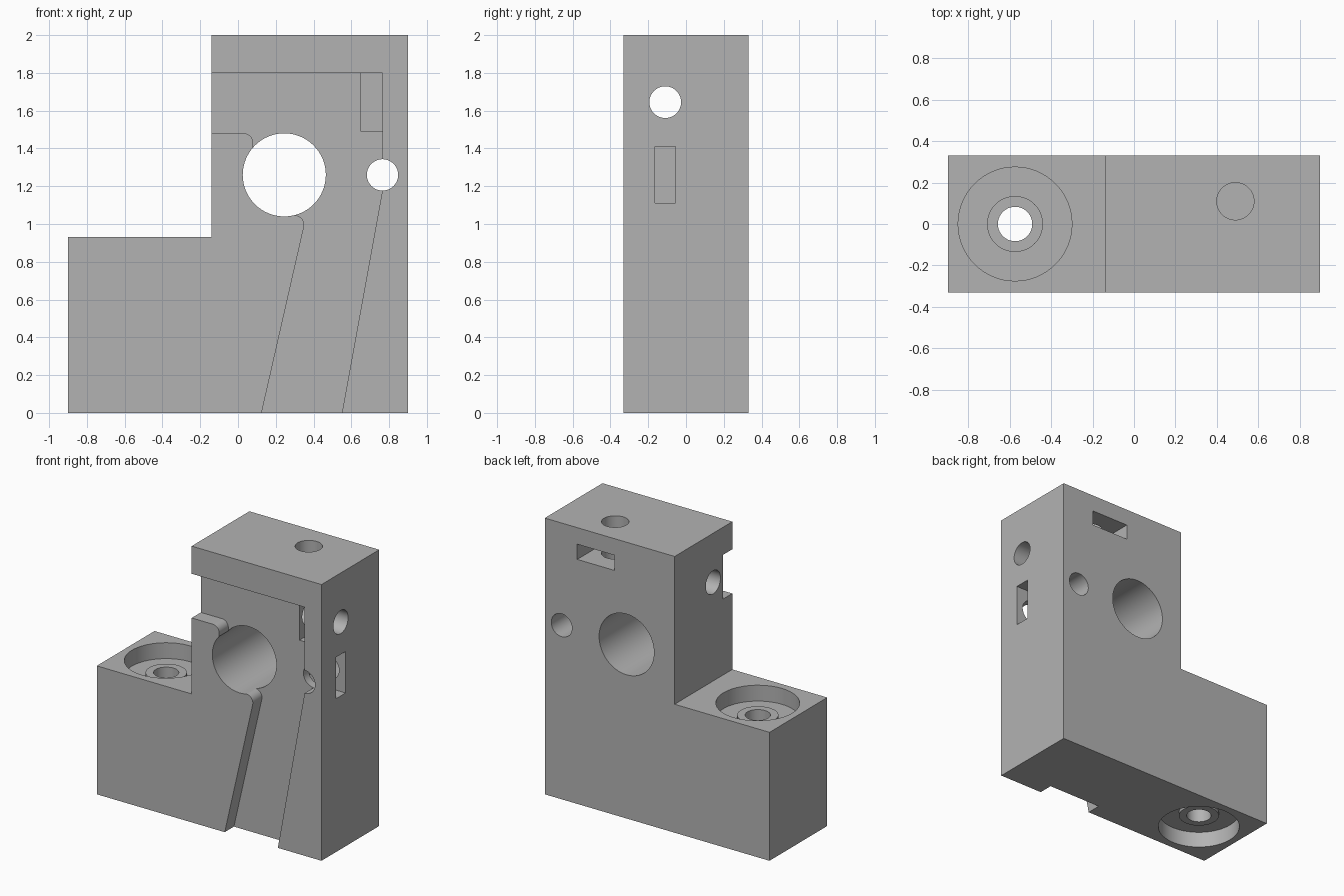
import bpy, bmesh
from math import cos, sin, pi, radians
from mathutils import Matrix, Vector

if "Cube" in bpy.data.objects:
    bpy.data.objects.remove(bpy.data.objects["Cube"])

grey = bpy.data.materials.new("plain grey")
grey.use_nodes = True
colour = (0.45, 0.45, 0.45, 1)
grey.diffuse_color = colour
grey.node_tree.nodes["Principled BSDF"].inputs["Base Color"].default_value = colour


def finish(bm, name):
    bmesh.ops.recalc_face_normals(bm, faces=bm.faces)
    mesh = bpy.data.meshes.new(name)
    bm.to_mesh(mesh)
    bm.free()
    obj = bpy.data.objects.new(name, mesh)
    bpy.context.collection.objects.link(obj)
    mesh.materials.append(grey)
    return obj


def prism(name, outline, y0, y1):
    """Extrude an (x, z) outline along y."""
    bm = bmesh.new()
    face = bm.faces.new([bm.verts.new((x, y0, z)) for x, z in outline])
    new = bmesh.ops.extrude_face_region(bm, geom=[face])["geom"]
    verts = [v for v in new if isinstance(v, bmesh.types.BMVert)]
    bmesh.ops.translate(bm, verts=verts, vec=(0, y1 - y0, 0))
    return finish(bm, name)


def box(name, low, high):
    (x0, y0, z0), (x1, y1, z1) = low, high
    return prism(name, [(x0, z0), (x1, z0), (x1, z1), (x0, z1)], y0, y1)


def rod(name, start, end, radius):
    """Round bar between two points."""
    a, b = Vector(start), Vector(end)
    turn = (b - a).to_track_quat('Z', 'Y').to_matrix().to_4x4()
    bm = bmesh.new()
    bmesh.ops.create_cone(bm, cap_ends=True, segments=64, radius1=radius, radius2=radius,
                          depth=(b - a).length, matrix=Matrix.Translation((a + b) / 2) @ turn)
    return finish(bm, name)


def lathe(name, profile, x, y):
    """Revolve an (r, z) profile around a vertical axis."""
    bm = bmesh.new()
    verts = [bm.verts.new((x + r, y, z)) for r, z in profile]
    edges = [bm.edges.new(pair) for pair in zip(verts, verts[1:])]
    bmesh.ops.spin(bm, geom=verts + edges, cent=(x, y, 0), axis=(0, 0, 1),
                   angle=2 * pi, steps=64)
    bmesh.ops.remove_doubles(bm, verts=bm.verts, dist=0.0005)
    return finish(bm, name)


def arc(cx, cz, r, start, end, steps=10):
    angles = [radians(start + (end - start) * i / steps) for i in range(steps + 1)]
    return [(cx + r * cos(a), cz + r * sin(a)) for a in angles]


# L-shaped body
STEP_X, STEP_Z, HALF = -0.14, 0.93, 0.33
body = prism("bracket_body", [(-0.9, 0), (0.9, 0), (0.9, 2), (STEP_X, 2),
                              (STEP_X, STEP_Z), (-0.9, STEP_Z)], -HALF, HALF)

# Front channel with rounded lips beside the main bore
channel = [(-0.3, 1.8), (0.765, 1.8), (0.765, 1.18), (0.532, -0.1), (0.102, -0.1)]
channel += arc(0.298, 0.995, 0.052, -13, 90)
channel += [(0.245, 1.26), (0.08, 1.4)]
channel += arc(0.03, 1.43, 0.05, 0, 90)
channel += [(-0.3, 1.48)]

# Bearing seats at both ends of the foot bore, each with a raised collar
SEAT, COLLAR = 0.115, 0.087
half_seat = [(0, -0.1), (0.275, -0.1), (0.275, SEAT), (0.135, SEAT),
             (0.135, COLLAR), (0.083, COLLAR)]
seat = half_seat + [(r, STEP_Z - z) for r, z in reversed(half_seat)]

cutters = [
    prism("channel_cutter", channel, -0.5, -0.225),
    lathe("bearing_seat_cutter", seat, -0.575, 0),
    rod("main_bore_cutter", (0.245, -0.5, 1.26), (0.245, 0.5, 1.26), 0.22),
    rod("small_bore_cutter", (0.765, -0.5, 1.26), (0.765, 0.5, 1.26), 0.083),
    rod("cross_bore_cutter", (-0.4, -0.11, 1.645), (1.1, -0.11, 1.645), 0.084),
    rod("top_hole_cutter", (0.49, 0.11, 1.5), (0.49, 0.11, 2.2), 0.09),
    # Nut slots crossing the three screw holes
    box("front_slot_cutter", (0.65, -0.28, 1.49), (0.764, 0.04, 1.799)),
    box("side_slot_cutter", (0.615, -0.165, 1.11), (1.1, -0.055, 1.41)),
    box("back_slot_cutter", (0.34, -0.04, 1.77), (0.64, 0.5, 1.88)),
]

bpy.ops.object.select_all(action='DESELECT')
body.select_set(True)
bpy.context.view_layer.objects.active = body
for cutter in cutters:
    cutter.hide_render = True
    mod = body.modifiers.new(cutter.name, 'BOOLEAN')
    mod.operation = 'DIFFERENCE'
    mod.solver = 'EXACT'
    mod.object = cutter
    bpy.ops.object.modifier_apply(modifier=mod.name)
    bpy.data.objects.remove(cutter)

bpy.ops.object.shade_smooth_by_angle(angle=radians(30))
